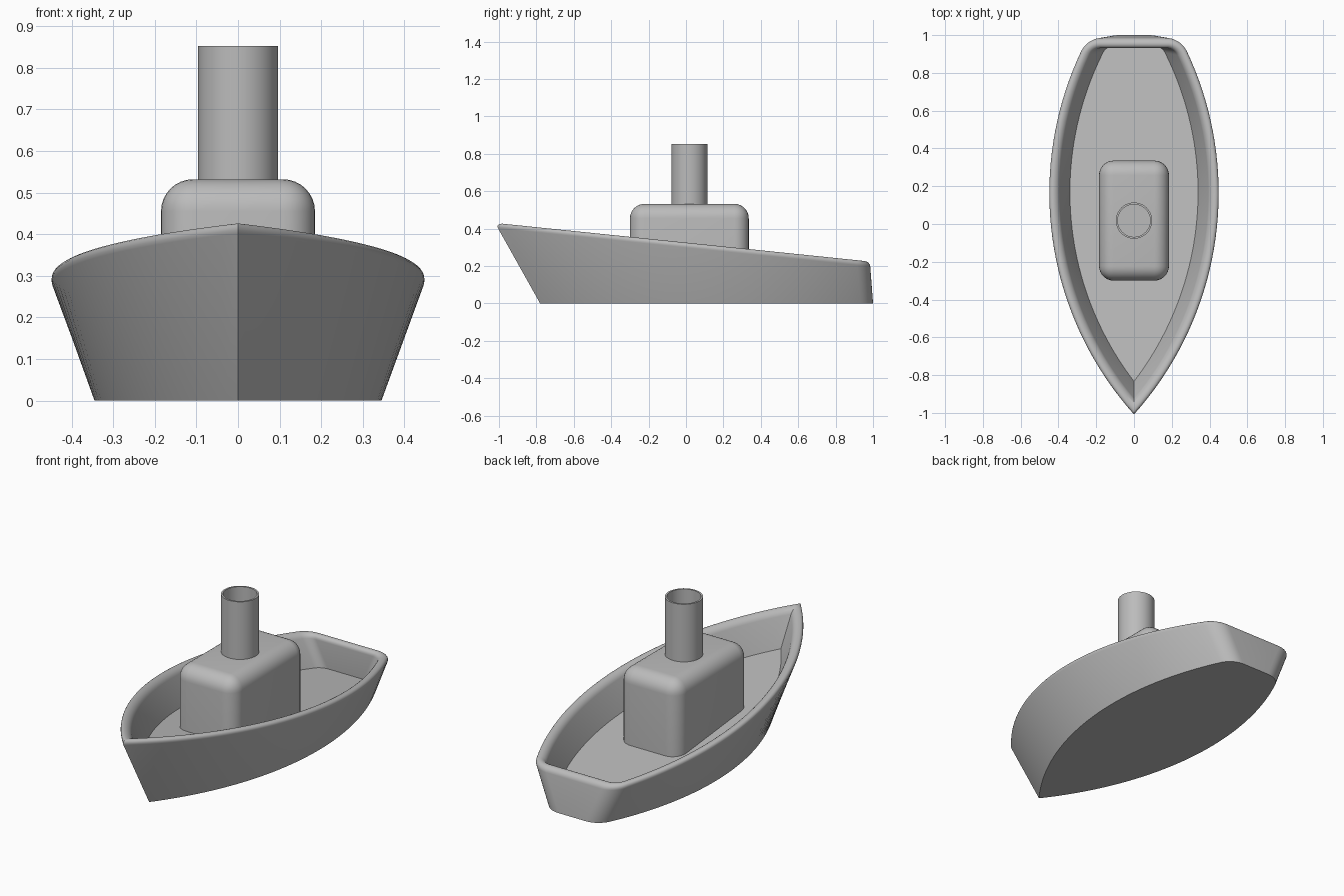
import bpy
import bmesh
import math

cube = bpy.data.objects.get("Cube")
if cube:
    bpy.data.objects.remove(cube, do_unlink=True)

grey = bpy.data.materials.new("plain grey")
grey.use_nodes = True
GREY = (0.5, 0.5, 0.5, 1)
grey.diffuse_color = GREY
grey.node_tree.nodes["Principled BSDF"].inputs["Base Color"].default_value = GREY

SHEER = 0.103      # fall of rim and deck per unit towards the stern
FLARE = 0.365      # outward lean of the sides
WALL = 0.053
BOW_ARC = (1.306, 0.23, 1.651)   # side arc: centre offset, centre y, radius at the keel


def finish(bm, name, angle=35):
    bmesh.ops.recalc_face_normals(bm, faces=bm.faces)
    mesh = bpy.data.meshes.new(name)
    bm.to_mesh(mesh)
    bm.free()
    obj = bpy.data.objects.new(name, mesh)
    bpy.context.collection.objects.link(obj)
    mesh.materials.append(grey)
    bpy.ops.object.select_all(action='DESELECT')
    obj.select_set(True)
    bpy.context.view_layer.objects.active = obj
    bpy.ops.object.shade_smooth_by_angle(angle=math.radians(angle))
    return obj


def plan_point(part, t, z, inset):
    """Point on the half plan: the side arc, then the rounded stern corner."""
    c, yc, r0 = BOW_ARC
    r = r0 + FLARE * z - inset
    stern = 1.0 - 0.075 * z - inset
    fillet = 0.115 - inset
    fy = stern - fillet
    fx = math.sqrt((r - fillet) ** 2 - (fy - yc) ** 2) - c
    join = math.atan2(fy - yc, fx + c)
    if part == "side":
        start = -math.acos(c / r)
        a = start + (join - start) * t
        return r * math.cos(a) - c, yc + r * math.sin(a)
    a = join + (math.pi / 2 - join) * t
    return fx + fillet * math.cos(a), fy + fillet * math.sin(a)


def ring(height, slope, inset):
    steps = [("side", i / 36) for i in range(37)] + [("corner", i / 8) for i in range(1, 9)]
    half = []
    for part, t in steps:
        z = height
        for _ in range(5):
            x, y = plan_point(part, t, z, inset)
            z = height - slope * y
        half.append((x, y, z))
    half[0] = (0, half[0][1], half[0][2])
    return half + [(-x, y, z) for x, y, z in reversed(half[1:])]


# Hull: keel outline, rounded rim, inner wall, deck
bm = bmesh.new()
radius = WALL / 2
levels = [ring(0, 0, 0)]
for i in range(11):
    a = math.pi * i / 10
    levels.append(ring(0.325 - radius + radius * math.sin(a), SHEER,
                       radius * (1 - math.cos(a))))
levels.append(ring(0.15, SHEER, WALL))
loops = [[bm.verts.new(p) for p in level] for level in levels]
for low, high in zip(loops, loops[1:]):
    for i in range(len(low)):
        j = (i + 1) % len(low)
        bm.faces.new((low[i], low[j], high[j], high[i]))
bm.faces.new(loops[0])
bm.faces.new(loops[-1])
finish(bm, "hull")

# Cabin: box with rounded roof and corners, sunk into the deck
bm = bmesh.new()
bmesh.ops.create_cube(bm, size=1)
base, roof = 0.08, 0.532
for v in bm.verts:
    v.co = (v.co.x * 0.37, v.co.y * 0.635 + 0.018, roof if v.co.z > 0 else base)
rounded = [e for e in bm.edges if max(v.co.z for v in e.verts) > base + 0.1]
bmesh.ops.bevel(bm, geom=rounded, offset=0.077, segments=8, profile=0.5, affect='EDGES')
finish(bm, "cabin")

# Funnel: thin open tube standing on the roof
bm = bmesh.new()
profile = [(0.096, roof - 0.01), (0.096, 0.852), (0.086, 0.852), (0.086, roof + 0.002)]
SIDES = 48
loops = [[bm.verts.new((r * math.cos(math.tau * i / SIDES),
                        r * math.sin(math.tau * i / SIDES) + 0.018, z))
          for i in range(SIDES)] for r, z in profile]
for low, high in zip(loops, loops[1:]):
    for i in range(SIDES):
        j = (i + 1) % SIDES
        bm.faces.new((low[i], low[j], high[j], high[i]))
bm.faces.new(loops[0])
bm.faces.new(loops[-1])
finish(bm, "funnel")
